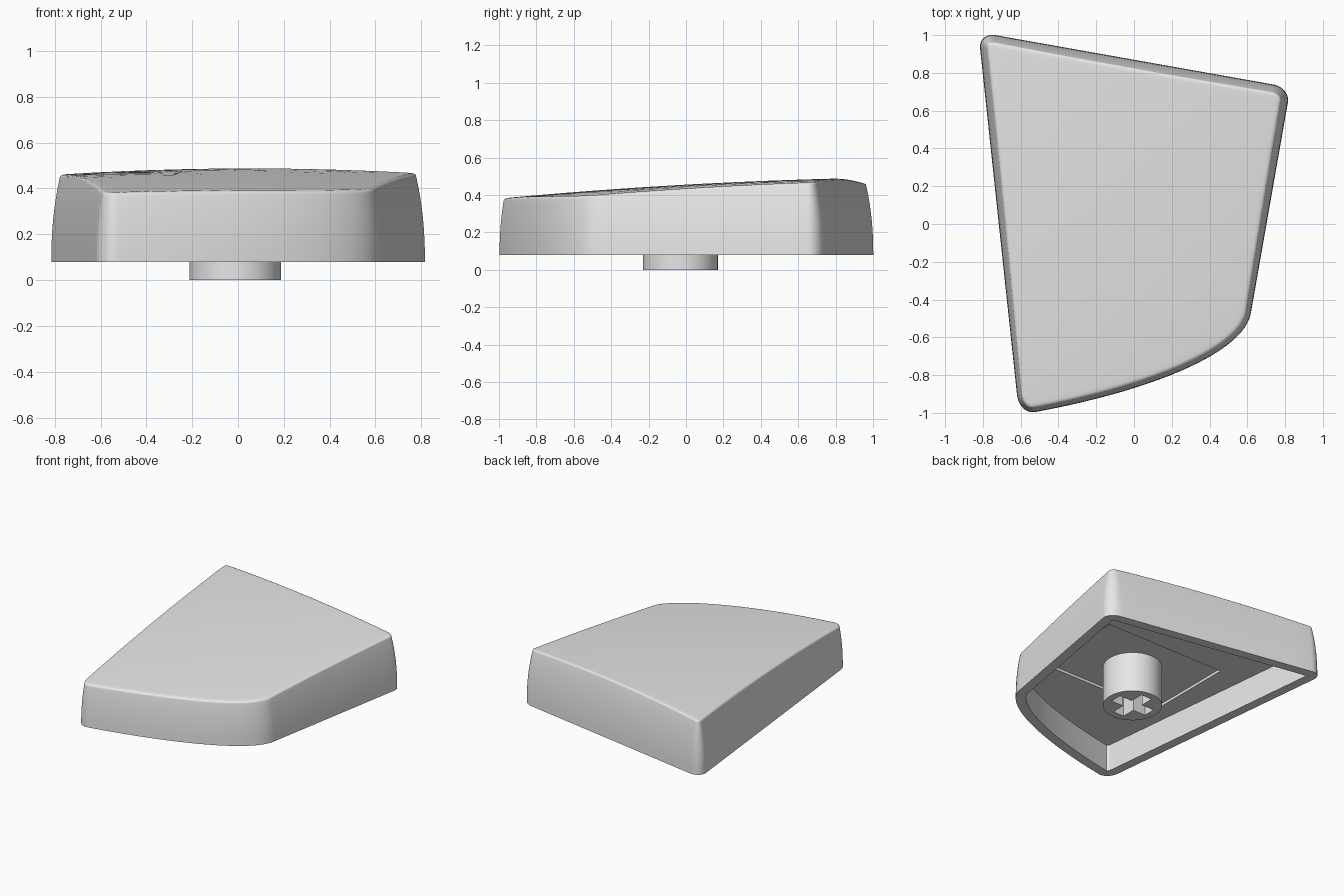
import bpy, bmesh, math
from mathutils import Vector
from mathutils.geometry import interpolate_bezier

cube = bpy.data.objects.get("Cube")
if cube:
    bpy.data.objects.remove(cube)

BASE, CEILING, RECESS, WALL = 0.08, 0.28, 0.30, 0.07

grey = bpy.data.materials.new("light grey plastic")
grey.use_nodes = True
COLOUR = (0.8, 0.8, 0.8, 1)
grey.diffuse_color = COLOUR
grey.node_tree.nodes["Principled BSDF"].inputs["Base Color"].default_value = COLOUR


def top_height(x, y):
    """Gently domed top that slopes down to the front."""
    return 0.455 - 0.008*x + 0.058*y - 0.035*x*x - 0.022*y*y + 0.02*x*y


def corner(a, c, b, n=11):
    a, c, b = (Vector((*p, 0)) for p in (a, c, b))
    return interpolate_bezier(a, a.lerp(c, 0.55), b.lerp(c, 0.55), b, n)


def make_outline():
    """Counter-clockwise footprint: three round corners and a swept front right."""
    sweep = [Vector((*p, 0)) for p in
             ((-0.52, -0.995), (0.1, -0.88), (0.59, -0.68), (0.62, -0.465))]
    runs = [corner((-0.62, -0.9), (-0.61, -1.015), (-0.52, -0.995)),
            interpolate_bezier(*sweep, 33),
            corner((0.815, 0.645), (0.83, 0.725), (0.73, 0.74)),
            corner((-0.735, 1.0), (-0.823, 1.015), (-0.815, 0.93))]
    pts = []
    for i, run in enumerate(runs):
        nxt = runs[(i + 1) % len(runs)][0]
        pts += run[:-1]
        gap = (nxt - run[-1]).length
        steps = 12 if gap > 0.1 else 0
        pts += [run[-1].lerp(nxt, k / steps) for k in range(steps)]
    return pts


outline = make_outline()
normals = []
for i, p in enumerate(outline):
    d1 = (p - outline[i - 1]).normalized()
    d2 = (outline[(i + 1) % len(outline)] - p).normalized()
    t = (d1 + d2).normalized()
    normals.append(Vector((-t.y, t.x, 0)))


def lift(p, z):
    return Vector((p.x, p.y, z))


def add_ring(bm, points):
    return [bm.verts.new(p) for p in points]


def bridge(bm, a, b):
    n = len(a)
    for i in range(n):
        j = (i + 1) % n
        bm.faces.new((a[i], a[j], b[j], b[i]))


def fill_between(bm, *rings):
    """Flat face bounded by an outer ring, with any further rings as holes."""
    edges = []
    for r in rings:
        for i, v in enumerate(r):
            w = r[(i + 1) % len(r)]
            edges.append(bm.edges.get((v, w)) or bm.edges.new((v, w)))
    bmesh.ops.triangle_fill(bm, use_beauty=True, edges=edges)


def finish(bm, name, angle):
    bmesh.ops.recalc_face_normals(bm, faces=bm.faces)
    mesh = bpy.data.meshes.new(name)
    bm.to_mesh(mesh)
    bm.free()
    mesh.materials.append(grey)
    mesh.polygons.foreach_set("use_smooth", [True] * len(mesh.polygons))
    mesh.set_sharp_from_angle(angle=math.radians(angle))
    obj = bpy.data.objects.new(name, mesh)
    bpy.context.collection.objects.link(obj)


# Shell: bowed outer wall
bm = bmesh.new()
rings = []


def wall_point(p, n, t):
    rise = (top_height(p.x, p.y) - 0.012 - BASE) * t
    return lift(p + n * 0.04 * (rise / 0.38) ** 2.2, BASE + rise)


for k in range(9):
    rings.append(add_ring(bm, [wall_point(p, n, k / 8) for p, n in zip(outline, normals)]))

# Shell: rounded rim
rim = [wall_point(p, n, 1) for p, n in zip(outline, normals)]
for k in range(1, 6):
    a = k / 5 * math.pi / 2
    ring = []
    for e, n in zip(rim, normals):
        q = e + n * 0.022 * (1 - math.cos(a))
        z = e.z + (top_height(q.x, q.y) - e.z) * math.sin(a)
        ring.append(lift(q, z))
    rings.append(add_ring(bm, ring))

# Shell: domed top, closing towards the middle
edge = [v.co.copy() for v in rings[-1]]
for s in (0.97, 0.85, 0.7, 0.5, 0.3, 0.12):
    rings.append(add_ring(bm, [lift(q * s, top_height(q.x * s, q.y * s)) for q in edge]))
for a, b in zip(rings, rings[1:]):
    bridge(bm, a, b)
centre = bm.verts.new((0, 0, top_height(0, 0)))
last = rings[-1]
for i, v in enumerate(last):
    bm.faces.new((v, last[(i + 1) % len(last)], centre))

# Shell: hollow underside with a shallow rectangular recess
inner = [p + n * WALL for p, n in zip(outline, normals)]
lip = add_ring(bm, [lift(p, BASE) for p in inner])
ceiling = add_ring(bm, [lift(p, CEILING) for p in inner])
bridge(bm, rings[0], lip)
bridge(bm, lip, ceiling)
box = [Vector((x, y, 0)) for x, y in ((-0.48, -0.36), (0.5, -0.36), (0.5, 0.34), (-0.48, 0.34))]
low = add_ring(bm, [lift(p, CEILING) for p in box])
high = add_ring(bm, [lift(p, RECESS) for p in box])
bridge(bm, low, high)
bm.faces.new(high)
fill_between(bm, ceiling, low)
finish(bm, "cap_shell", 35)

# Stem: round post with a cross-shaped socket
bm = bmesh.new()
mid = Vector((-0.012, -0.03, 0))
circle = [mid + Vector((math.cos(a), math.sin(a), 0)) * 0.2
          for a in (i * math.tau / 64 for i in range(64))]
ARM, HALF = 0.148, 0.045
quarter = [(ARM, -HALF), (ARM, HALF), (HALF, HALF)]
cross = []
for q in range(4):
    for x, y in quarter:
        for _ in range(q):
            x, y = -y, x
        cross.append(mid + Vector((x, y, 0)))
foot = add_ring(bm, circle)
head = add_ring(bm, [lift(p, RECESS + 0.02) for p in circle])
mouth = add_ring(bm, cross)
floor = add_ring(bm, [lift(p, RECESS - 0.02) for p in cross])
bridge(bm, foot, head)
bridge(bm, mouth, floor)
bm.faces.new(head)
bm.faces.new(floor)
fill_between(bm, foot, mouth)
finish(bm, "stem", 35)
